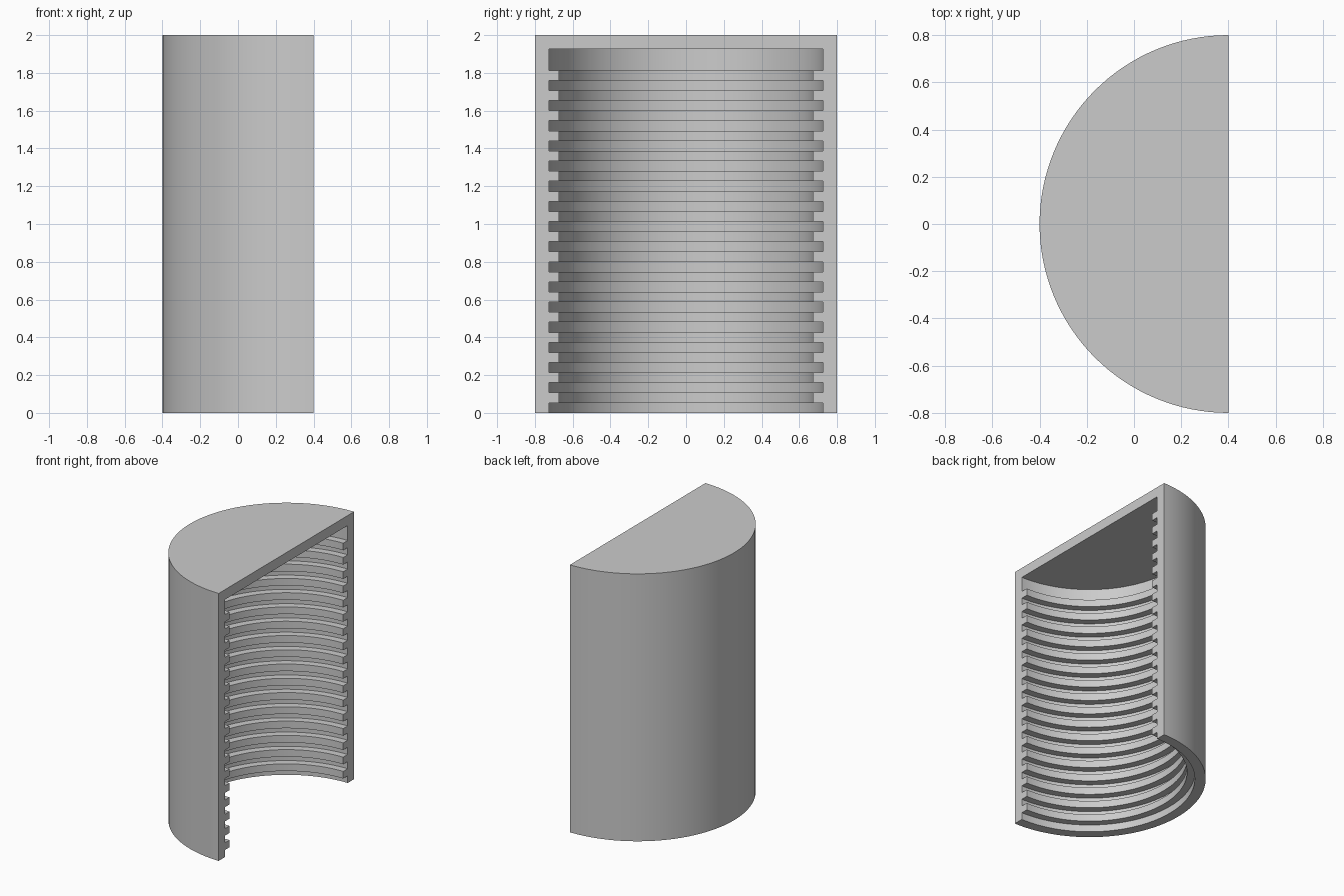
import bpy
import bmesh
import math

cube = bpy.data.objects.get("Cube")
if cube:
    bpy.data.objects.remove(cube, do_unlink=True)

HEIGHT = 2.0
OUTER = 0.8
STEP = HEIGHT / 37.5          # rib height, gap and depth
WALL = 1.4 * STEP
INNER = OUTER - WALL
RIB = INNER - STEP
RIBS = 17
AXIS_X = 0.4
SEGMENTS = 64

# Half section: ribbed bore from the bottom up, then the closed cap and outer wall
profile = [(OUTER, 0), (INNER, 0)]
for i in range(RIBS):
    low = STEP * (2 * i + 1)
    profile += [(INNER, low), (RIB, low), (RIB, low + STEP), (INNER, low + STEP)]
ceiling = HEIGHT - WALL
profile += [(INNER, ceiling), (0, ceiling)]
outside = [(0, HEIGHT), (OUTER, HEIGHT), (OUTER, 0)]

# Revolve the section half a turn towards -x
bm = bmesh.new()
for path in (profile, outside):
    verts = [bm.verts.new((0, -r, z)) for r, z in path]
    edges = [bm.edges.new(pair) for pair in zip(verts, verts[1:])]
    bmesh.ops.spin(bm, geom=verts + edges, cent=(0, 0, 0), axis=(0, 0, -1),
                   dvec=(0, 0, 0), angle=math.pi, steps=SEGMENTS)
bmesh.ops.remove_doubles(bm, verts=bm.verts[:], dist=1e-4)

# Close the flat cut face with the two ends of the section
rim = [e for e in bm.edges if e.is_boundary]
bmesh.ops.holes_fill(bm, edges=rim, sides=0)
bmesh.ops.recalc_face_normals(bm, faces=bm.faces[:])
bmesh.ops.translate(bm, verts=bm.verts[:], vec=(AXIS_X, 0, 0))

mesh = bpy.data.meshes.new("ribbed_half_sleeve")
bm.to_mesh(mesh)
bm.free()
sleeve = bpy.data.objects.new("ribbed_half_sleeve", mesh)
bpy.context.collection.objects.link(sleeve)

# Plain grey finish
grey = bpy.data.materials.new("plain_grey")
grey.use_nodes = True
colour = (0.6, 0.6, 0.6, 1)
grey.diffuse_color = colour
grey.node_tree.nodes["Principled BSDF"].inputs["Base Color"].default_value = colour
mesh.materials.append(grey)

# Smooth curved walls with sharp rib edges
bpy.ops.object.select_all(action="DESELECT")
sleeve.select_set(True)
bpy.context.view_layer.objects.active = sleeve
bpy.ops.object.shade_smooth_by_angle(angle=math.radians(30))
